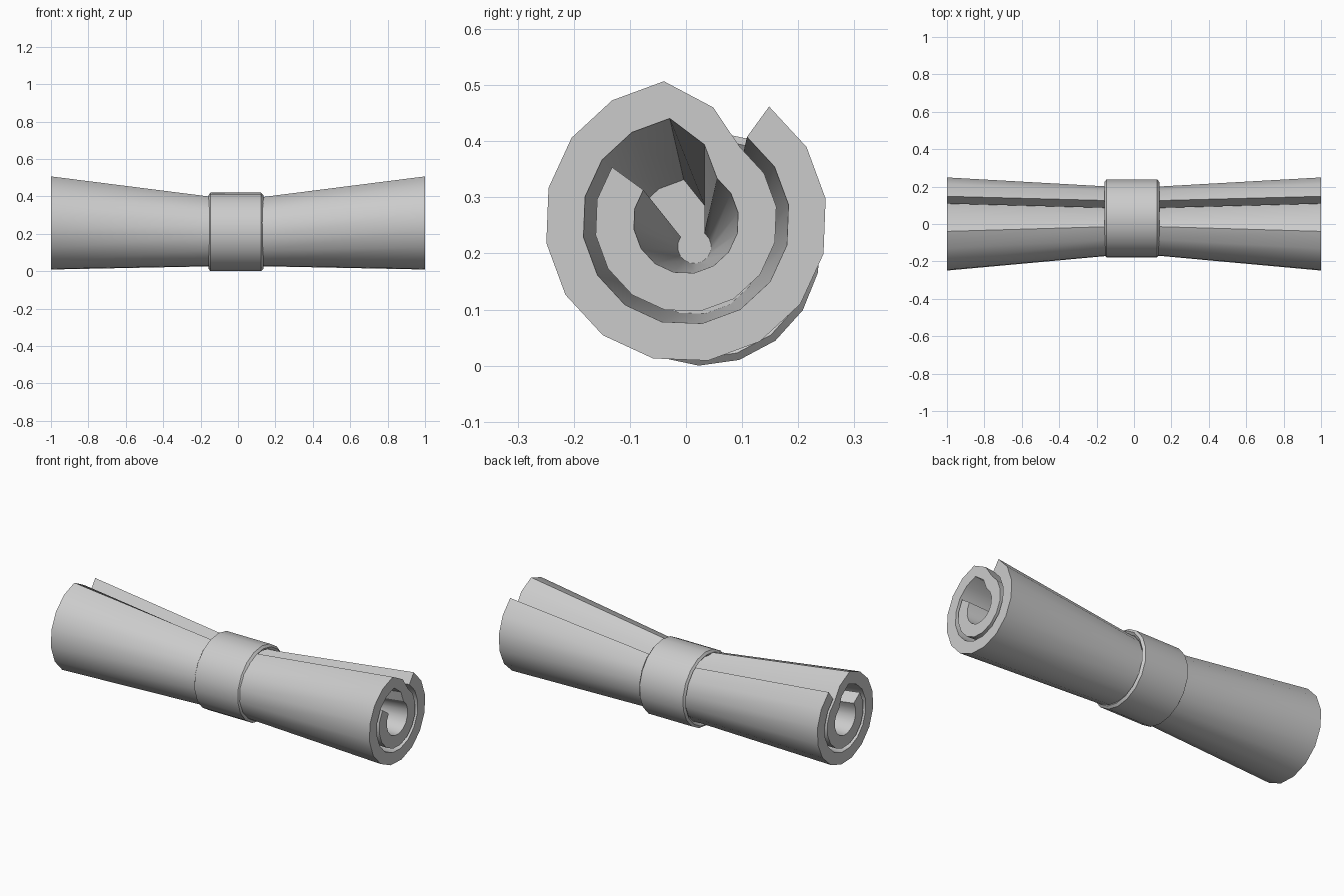
import bpy, bmesh, math

if "Cube" in bpy.data.objects:
    bpy.data.objects.remove(bpy.data.objects["Cube"])

WAIST_X = 0.14                   # half length of the straight middle
STEP = math.radians(22.5)
START = math.radians(144)

grey = bpy.data.materials.new("grey")
grey.diffuse_color = (0.6, 0.6, 0.6, 1)
grey.use_nodes = True
grey.node_tree.nodes["Principled BSDF"].inputs["Base Color"].default_value = grey.diffuse_color


def finish(bm, name):
    bmesh.ops.recalc_face_normals(bm, faces=bm.faces)
    mesh = bpy.data.meshes.new(name)
    bm.to_mesh(mesh)
    bm.free()
    mesh.materials.append(grey)
    ob = bpy.data.objects.new(name, mesh)
    bpy.context.collection.objects.link(ob)
    bpy.ops.object.select_all(action='DESELECT')
    bpy.context.view_layer.objects.active = ob
    ob.select_set(True)
    bpy.ops.object.shade_smooth_by_angle(angle=math.radians(30))
    return ob


def polar(x, r, a, cy, cz):
    return (x, cy + r * math.cos(a), cz + r * math.sin(a))


def radii(k):
    """Inner and outer radius of the rolled sheet at step k."""
    if k <= 12:
        return 0.094, 0.163
    if k == 13:
        return 0.140, 0.208
    return 0.185, 0.252


def centre(x):
    """Roll centre and radius reduction: flared ends, narrow waist."""
    return (0.0, 0.258, 0.0) if abs(x) > 0.5 else (0.015, 0.212, 0.064)


# Rolled sheet: two turns, lofted end - waist - waist - end
bm = bmesh.new()
rows = []
for x in (-1, -WAIST_X, WAIST_X, 1):
    cy, cz, shrink = centre(x)
    inner, outer = [], []
    for k in range(29):
        a = START + k * STEP
        ri, ro = radii(k)
        inner.append(bm.verts.new(polar(x, ri - shrink, a, cy, cz)))
        outer.append(bm.verts.new(polar(x, ro - shrink, a, cy, cz)))
    rows.append((inner, outer))
for (i0, o0), (i1, o1) in zip(rows, rows[1:]):
    loop0, loop1 = i0 + o0[::-1], i1 + o1[::-1]
    n = len(loop0)
    for j in range(n):
        m = (j + 1) % n
        bm.faces.new((loop0[j], loop0[m], loop1[m], loop1[j]))
for inner, outer in (rows[0], rows[-1]):
    for k in range(28):
        bm.faces.new((inner[k], inner[k + 1], outer[k + 1], outer[k]))
finish(bm, "rolled_sheet")

# Core plug closing the hole at the waist
bm = bmesh.new()
cy, cz, shrink = centre(0)
ends = [[bm.verts.new(polar(x, 0.185 - shrink, START + k * STEP, cy, cz))
         for k in range(16)] for x in (-WAIST_X, WAIST_X)]
for ring in ends:
    bm.faces.new(ring)
for j in range(16):
    m = (j + 1) % 16
    bm.faces.new((ends[0][j], ends[0][m], ends[1][m], ends[1][j]))
finish(bm, "waist_plug")

# Band around the waist: hollow tube with slightly bevelled rims
bm = bmesh.new()
SIDES = 18
profile = [(-0.145, 0.182), (-0.157, 0.197), (-0.148, 0.210),
           (0.124, 0.210), (0.135, 0.197), (0.124, 0.182)]
rings = [[bm.verts.new(polar(x, r, math.radians(-92) + j * math.tau / SIDES, 0.03, 0.21))
          for j in range(SIDES)] for x, r in profile]
for p in range(len(rings)):
    q = (p + 1) % len(rings)
    for j in range(SIDES):
        m = (j + 1) % SIDES
        bm.faces.new((rings[p][j], rings[p][m], rings[q][m], rings[q][j]))
finish(bm, "band")
